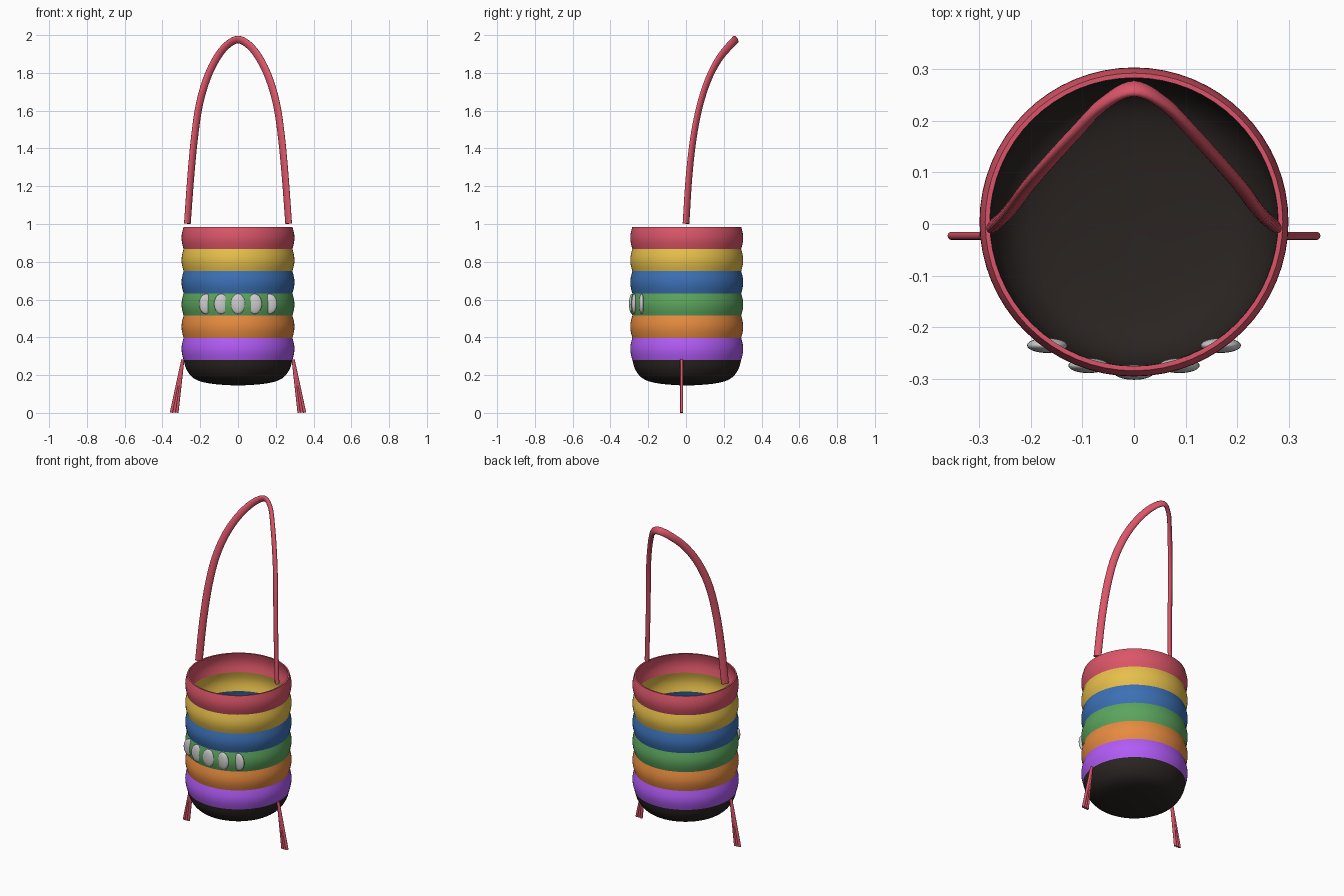
import bpy, bmesh, math
from mathutils import Vector

if "Cube" in bpy.data.objects:
    bpy.data.objects.remove(bpy.data.objects["Cube"])

CY = 0.004  # bag axis in y


def material(name, rgb):
    m = bpy.data.materials.new(name)
    m.diffuse_color = [(c / 255) ** 2.2 for c in rgb] + [1]
    m.use_nodes = True
    m.node_tree.nodes["Principled BSDF"].inputs["Base Color"].default_value = m.diffuse_color
    return m


def finish(name, bm, mat=None, angle=40):
    bmesh.ops.recalc_face_normals(bm, faces=bm.faces)
    me = bpy.data.meshes.new(name)
    bm.to_mesh(me)
    bm.free()
    ob = bpy.data.objects.new(name, me)
    bpy.context.collection.objects.link(ob)
    if mat:
        me.materials.append(mat)
    bpy.context.view_layer.objects.active = ob
    ob.select_set(True)
    bpy.ops.object.shade_smooth_by_angle(angle=math.radians(angle))
    ob.select_set(False)
    return ob


def lathe(name, profile, mat, closed, steps=64):
    bm = bmesh.new()
    pts = profile + profile[:1] if closed else profile
    vs = [bm.verts.new((r, 0, z)) for r, z in pts]
    es = [bm.edges.new(p) for p in zip(vs, vs[1:])]
    bmesh.ops.spin(bm, geom=vs + es, cent=(0, 0, 0), axis=(0, 0, 1),
                   angle=2 * math.pi, steps=steps)
    bmesh.ops.remove_doubles(bm, verts=bm.verts, dist=1e-5)
    bmesh.ops.translate(bm, verts=bm.verts, vec=(0, CY, 0))
    return finish(name, bm, mat)


def sweep(name, path, normals, long_r, thin_r, mat, sides=16):
    bm = bmesh.new()
    rings = []
    for i, p in enumerate(path):
        t = (path[min(i + 1, len(path) - 1)] - path[max(i - 1, 0)]).normalized()
        n = (normals[i] - t * normals[i].dot(t)).normalized()
        b = t.cross(n)
        rings.append([bm.verts.new(p + n * thin_r * math.cos(a) + b * long_r * math.sin(a))
                      for a in (2 * math.pi * k / sides for k in range(sides))])
    for r0, r1 in zip(rings, rings[1:]):
        for k in range(sides):
            j = (k + 1) % sides
            bm.faces.new((r0[k], r0[j], r1[j], r1[k]))
    bm.faces.new(rings[0])
    bm.faces.new(rings[-1])
    return finish(name, bm, mat, 50)


def spline(pts, n=6):
    # Catmull-Rom through the given points
    q = [2 * pts[0] - pts[1]] + pts + [2 * pts[-1] - pts[-2]]
    out = []
    for a, b, c, d in zip(q, q[1:], q[2:], q[3:]):
        for k in range(n):
            t = k / n
            out.append(0.5 * (2 * b + (c - a) * t + (2 * a - 5 * b + 4 * c - d) * t ** 2
                              + (3 * b - a - 3 * c + d) * t ** 3))
    return out + [pts[-1]]


red = material("red", (218, 86, 104))
black = material("black", (46, 41, 39))

# Striped bulging bands
bands = [("purple", material("purple", (176, 92, 246))),
         ("orange", material("orange", (230, 138, 66))),
         ("green", material("green", (92, 163, 94))),
         ("blue", material("blue", (62, 112, 180))),
         ("yellow", material("yellow", (230, 190, 76))),
         ("red", red)]
Z0, H, WALL = 0.28, 0.1175, 0.009
for i, (color, mat) in enumerate(bands):
    outer = [(0.288 + 0.011 * math.sin(math.pi * k / 8), Z0 + H * (i + k / 8)) for k in range(9)]
    inner = [(r - WALL, z) for r, z in reversed(outer)]
    lathe(color + "_band", outer + inner, mat, True)

# Rounded base
cup = spline([Vector((r, z)) for r, z in
              ((0, 0.144), (0.12, 0.152), (0.2, 0.167), (0.245, 0.192), (0.275, 0.235), (0.288, 0.28))], 4)
outer = [(p.x, p.y) for p in cup]
inner = [(p.x * 0.967, 0.28 - (0.28 - p.y) * 0.93) for p in reversed(cup)]
outer[0], inner[-1] = (0, outer[0][1]), (0, inner[-1][1])
lathe("base", outer + inner, black, False)

# Carrying strap, an oval section rising and leaning back
half = [(0.268, 0.0, 1.002), (0.25, 0.016, 1.25), (0.23, 0.04, 1.46), (0.205, 0.074, 1.63),
        (0.165, 0.12, 1.77), (0.115, 0.175, 1.875), (0.06, 0.232, 1.945)]
pts = [Vector(p) for p in half] + [Vector((0, 0.262, 1.976))] \
    + [Vector((-x, y, z)) for x, y, z in reversed(half)]
path = spline(pts)
normals = []
for p in path:
    s = p.x / 0.268
    w = 1 - abs(s)
    normals.append(Vector((0.7 * s, 0.7 + 0.15 * w, 0.5 * w)))
sweep("carrying_strap", path, normals, 0.022, 0.0125, red)

# Tassels: three strands fanning out on each side
for side, label in ((1, "right"), (-1, "left")):
    for k, x in enumerate((0.323, 0.338, 0.353)):
        strand = [Vector((side * 0.292, -0.023, 0.285)), Vector((side * x, -0.023, 0.004))]
        ob = sweep(f"{label}_tassel_{k + 1}", strand, [Vector((0, 1, 0))] * 2, 0.008, 0.008, red, 12)
        # Level the ends so the lowest point rests on the ground
        low = min(v.co.z for v in ob.data.vertices)
        for v in ob.data.vertices:
            v.co.z -= low

# Oval beads along the front of the green band
for k, (x, y) in enumerate(((-0.168, -0.235), (-0.088, -0.274), (0, -0.287),
                            (0.088, -0.274), (0.168, -0.235))):
    bm = bmesh.new()
    bmesh.ops.create_uvsphere(bm, u_segments=32, v_segments=16, radius=1)
    bmesh.ops.scale(bm, verts=bm.verts, vec=(0.039, 0.0145, 0.053))
    bmesh.ops.translate(bm, verts=bm.verts, vec=(x, y, 0.577))
    finish(f"bead_{k + 1}", bm)
